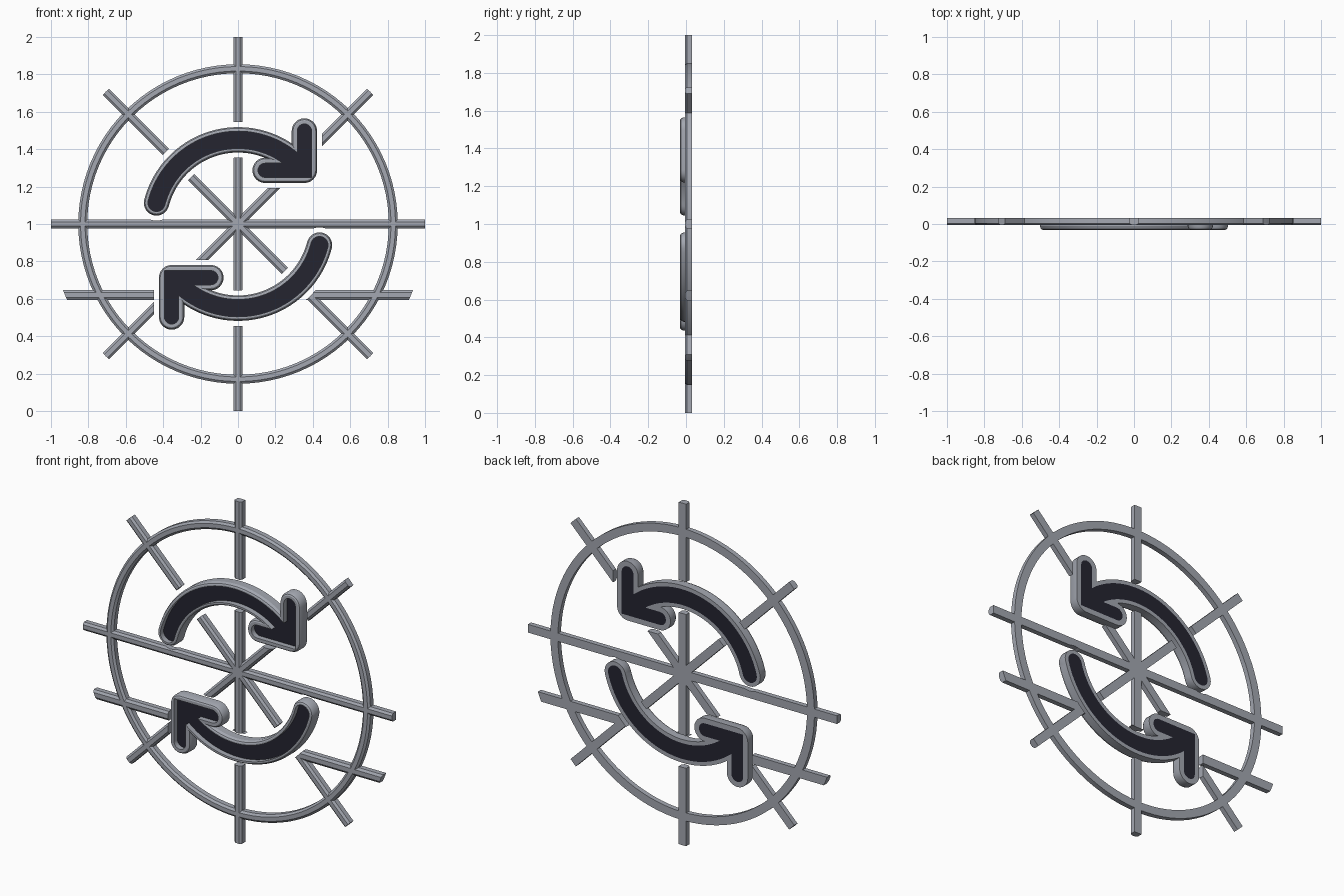
import bpy, bmesh, math
from mathutils import Vector

cube = bpy.data.objects.get("Cube")
if cube:
    bpy.data.objects.remove(cube, do_unlink=True)

BACK = 0.033
CENTRE = Vector((0, 1))


def material(name, colour, roughness):
    mat = bpy.data.materials.new(name)
    mat.use_nodes = True
    mat.diffuse_color = (*colour, 1)
    bsdf = next(n for n in mat.node_tree.nodes if n.type == 'BSDF_PRINCIPLED')
    bsdf.inputs["Base Color"].default_value = (*colour, 1)
    bsdf.inputs["Roughness"].default_value = roughness
    return mat


steel = material("steel grey", (0.37, 0.39, 0.44), 0.5)
black = material("blue black", (0.018, 0.018, 0.03), 0.6)


def finish(bm, name, mat):
    bmesh.ops.recalc_face_normals(bm, faces=bm.faces)
    mesh = bpy.data.meshes.new(name)
    bm.to_mesh(mesh)
    bm.free()
    mesh.materials.append(mat)
    obj = bpy.data.objects.new(name, mesh)
    bpy.context.collection.objects.link(obj)
    return obj


def cap(point, direction, half, style):
    """Points from the left to the right side of a path end."""
    left = Vector((-direction.y, direction.x))
    if style == 'round':
        angles = [math.pi * i / 12 for i in range(13)]
        return [point + half * (left * math.cos(a) + direction * math.sin(a)) for a in angles]
    reach = direction * (half if style == 'square' else 0)
    return [point + reach + left * half, point + reach - left * half]


def stroke(name, path, layers, mat, start='round', end='round'):
    """Thick line along an x-z path, lofted through (half width, y) layers."""
    path = [Vector(p) for p in path]
    count = len(path)
    tangents = [(path[min(i + 1, count - 1)] - path[max(i - 1, 0)]).normalized()
                for i in range(count)]
    bm = bmesh.new()
    rings = []
    for half, y in layers:
        sides = [(p, Vector((-t.y, t.x)) * half) for p, t in zip(path, tangents)][1:-1]
        outline = [p + n for p, n in sides]
        outline += cap(path[-1], tangents[-1], half, end)
        outline += [p - n for p, n in reversed(sides)]
        outline += cap(path[0], -tangents[0], half, start)
        rings.append([bm.verts.new((p.x, y, p.y)) for p in outline])
    for a, b in zip(rings, rings[1:]):
        for i in range(len(a)):
            j = (i + 1) % len(a)
            bm.faces.new((a[i], a[j], b[j], b[i]))
    bm.faces.new(rings[0])
    bm.faces.new(rings[-1])
    return finish(bm, name, mat)


def combine(base, others, operation, keep=False):
    """Apply boolean operations and drop the helper solids."""
    for other in others:
        mod = base.modifiers.new("boolean", 'BOOLEAN')
        mod.operation, mod.solver, mod.object = operation, 'EXACT', other
        graph = bpy.context.evaluated_depsgraph_get()
        mesh = bpy.data.meshes.new_from_object(base.evaluated_get(graph))
        base.modifiers.clear()
        base.data = mesh
        if not keep:
            bpy.data.objects.remove(other, do_unlink=True)
    return base


# Arrow: curved shaft plus an L-shaped head
def polar(radius, degrees):
    a = math.radians(degrees)
    return CENTRE + radius * Vector((math.cos(a), math.sin(a)))


SHAFT = [polar(0.45, 165.5 - 126.5 * i / 48) for i in range(49)]
CORNER = (0.355, 1.287)
ARMS = [(0.355, 1.497), (0.145, 1.287)]


def arrow(name, shaft_layers, arm_layers, mat, corner):
    base = stroke(name, SHAFT, shaft_layers, mat, end='flat')
    arms = [stroke("arm", [tip, CORNER], arm_layers, mat, end=corner) for tip in ARMS]
    return combine(base, arms, 'UNION')


def slab(half, front, back):
    return [(half, front), (half, back)]


rim = [(0.054, -0.031), (0.061, -0.027), (0.068, -0.012), (0.068, BACK)]
body = arrow("upper_arrow_rim", rim, rim, steel, 'round')
hole = arrow("hole", slab(0.046, -0.1, 0.1), slab(0.038, -0.1, 0.1), steel, 'square')
combine(body, [hole], 'DIFFERENCE')
core = arrow("upper_arrow_inlay", slab(0.046, 0.0, BACK), slab(0.038, 0.0, BACK),
             black, 'square')

# Lower arrow: the same pair turned half way round the hub
arrow_parts = [body, core]
for part in (body, core):
    twin = bpy.data.objects.new(part.name.replace("upper", "lower"), part.data)
    twin.rotation_euler = (0, math.pi, 0)
    twin.location = (0, 0, 2)
    bpy.context.collection.objects.link(twin)
    arrow_parts.append(twin)

# Clearance shapes that keep the bars away from the arrows
wide = slab(0.095, -0.1, 0.1)
upper_gap = arrow("upper_gap", wide, wide, steel, 'round')
lower_gap = bpy.data.objects.new("lower_gap", upper_gap.data)
lower_gap.rotation_euler = (0, math.pi, 0)
lower_gap.location = (0, 0, 2)
bpy.context.collection.objects.link(lower_gap)

# Disc that trims the bar ends to a unit radius
bm = bmesh.new()
bmesh.ops.create_cone(bm, cap_ends=True, segments=160, radius1=1, radius2=1, depth=0.4)
for v in bm.verts:
    v.co = (v.co.x, v.co.z, v.co.y + 1)
trim = finish(bm, "trim_disc", steel)
bpy.context.view_layer.update()

# Spokes and the low crossbar, with chamfered fronts
bar = [(0.012, -0.006), (0.024, 0.004), (0.024, BACK)]
lines = {
    "vertical_spoke": (polar(1.05, 90), polar(1.05, 270)),
    "horizontal_spoke": (polar(1.05, 180), polar(1.05, 0)),
    "rising_spoke": (polar(1.05, 225), polar(1.05, 45)),
    "falling_spoke": (polar(1.05, 135), polar(1.05, 315)),
    "low_crossbar": ((-1.1, 0.621), (1.1, 0.621)),
}
for name, path in lines.items():
    layers = [(h * 1.1, y) for h, y in bar] if name == "low_crossbar" else bar
    spoke = stroke(name, path, layers, steel, 'flat', 'flat')
    combine(spoke, [trim], 'INTERSECT', keep=True)
    combine(spoke, [upper_gap, lower_gap], 'DIFFERENCE', keep=True)
for helper in (trim, upper_gap, lower_gap):
    bpy.data.objects.remove(helper, do_unlink=True)

# Outer ring: chamfered section spun around the hub
bm = bmesh.new()
section = [(0.83 + s * h, y) for s, rows in ((-1, bar), (1, bar[::-1])) for h, y in rows]
verts = [bm.verts.new((r, y, 1)) for r, y in section]
edges = [bm.edges.new((verts[i], verts[i - 1])) for i in range(len(verts))]
bmesh.ops.spin(bm, geom=verts + edges, cent=(0, 0, 1), axis=(0, 1, 0),
               angle=math.tau, steps=96, use_merge=True)
bmesh.ops.remove_doubles(bm, verts=bm.verts, dist=0.0001)
ring = finish(bm, "outer_ring", steel)

# Smooth the curved walls, keep the edges crisp
bpy.ops.object.select_all(action='DESELECT')
for obj in arrow_parts[:2] + [ring]:
    obj.select_set(True)
bpy.context.view_layer.objects.active = ring
bpy.ops.object.shade_smooth_by_angle(angle=math.radians(25))
